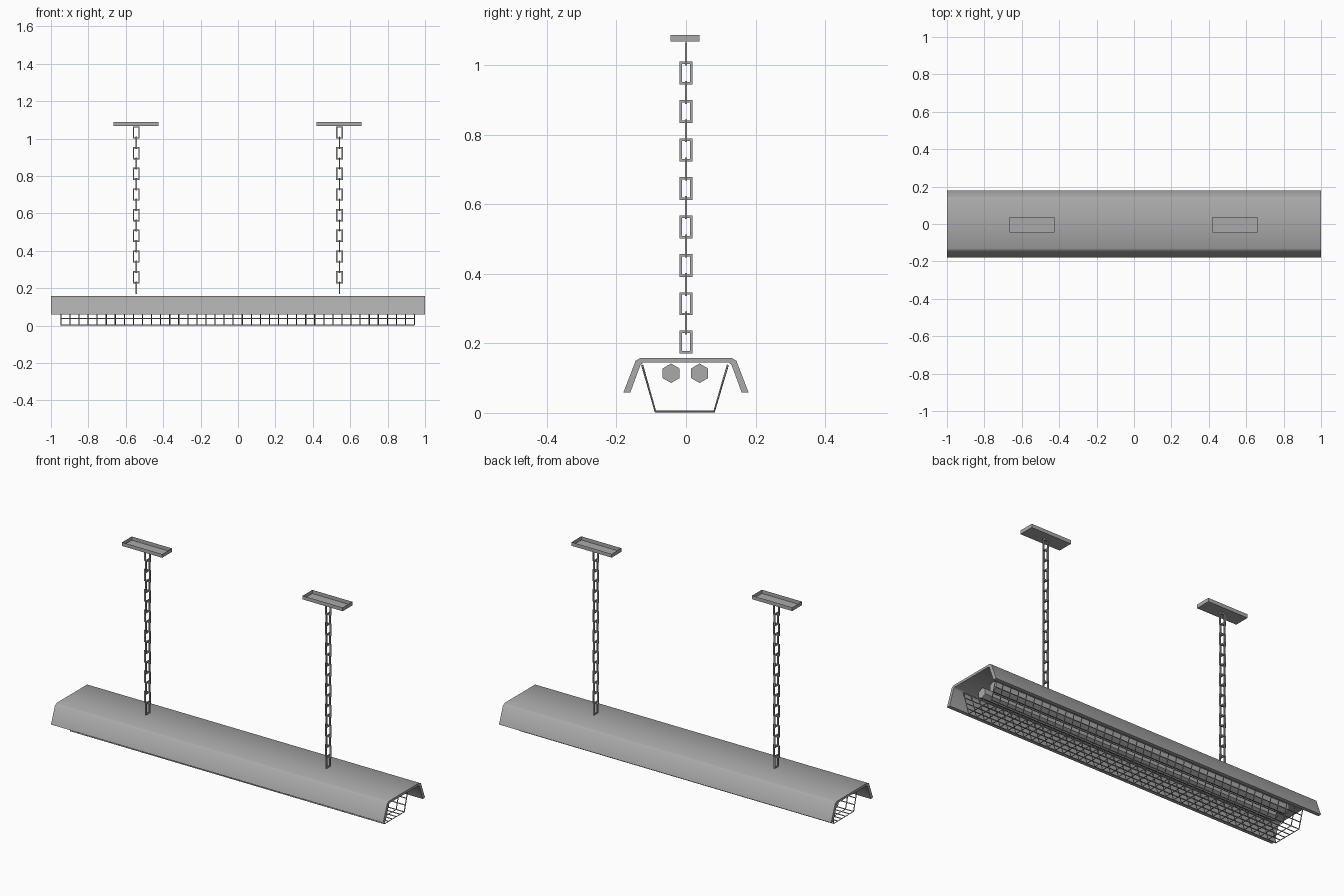
import bpy, bmesh, math

if "Cube" in bpy.data.objects:
    bpy.data.objects.remove(bpy.data.objects["Cube"])

grey = bpy.data.materials.new("dark_grey_metal")
grey.diffuse_color = (0.4, 0.4, 0.4, 1)
grey.use_nodes = True
grey.node_tree.nodes["Principled BSDF"].inputs["Base Color"].default_value = grey.diffuse_color


def mesh_object(name, bm):
    me = bpy.data.meshes.new(name)
    bm.to_mesh(me)
    bm.free()
    me.materials.append(grey)
    ob = bpy.data.objects.new(name, me)
    bpy.context.collection.objects.link(ob)
    return ob


def extrude_x(name, profile, x0, x1):
    bm = bmesh.new()
    f = bm.faces.new([bm.verts.new((x0, y, z)) for y, z in profile])
    geo = bmesh.ops.extrude_face_region(bm, geom=[f], use_keep_orig=True)["geom"]
    bmesh.ops.translate(bm, vec=(x1 - x0, 0, 0),
                        verts=[v for v in geo if isinstance(v, bmesh.types.BMVert)])
    bmesh.ops.recalc_face_normals(bm, faces=bm.faces)
    return mesh_object(name, bm)


def wires(name, paths, radius):
    cu = bpy.data.curves.new(name, 'CURVE')
    cu.dimensions = '3D'
    cu.bevel_depth = radius
    cu.bevel_resolution = 0
    cu.use_fill_caps = True
    cu.materials.append(grey)
    for pts in paths:
        s = cu.splines.new('POLY')
        s.points.add(len(pts) - 1)
        for p, co in zip(s.points, pts):
            p.co = (*co, 1)
    ob = bpy.data.objects.new(name, cu)
    bpy.context.collection.objects.link(ob)
    select(ob)
    bpy.ops.object.convert(target='MESH')


def select(ob):
    bpy.ops.object.select_all(action='DESELECT')
    ob.select_set(True)
    bpy.context.view_layer.objects.active = ob


def add_box(bm, centre, size):
    verts = bmesh.ops.create_cube(bm, size=1)["verts"]
    for v in verts:
        v.co = [c + k * s for c, k, s in zip(centre, v.co, size)]


def lerp(a, b, t):
    return (a[0] + (b[0] - a[0]) * t, a[1] + (b[1] - a[1]) * t)


# reflector shade: bent sheet, open at both ends
half = [(0.131, 0.158), (0.145, 0.150), (0.18, 0.059), (0.16, 0.059), (0.131, 0.138), (0.123, 0.145)]
profile = half + [(-y, z) for y, z in reversed(half)]
shade = extrude_x("reflector_shade", profile, -1, 1)
select(shade)
bpy.ops.object.shade_smooth_by_angle(angle=math.radians(42))

# two hexagonal lamp tubes
for name, cy in (("tube_front", -0.043), ("tube_back", 0.039)):
    hexagon = [(cy + 0.028 * math.sin(i * math.pi / 3), 0.114 + 0.028 * math.cos(i * math.pi / 3))
               for i in range(6)]
    extrude_x(name, hexagon, -0.9, 0.9)

# wire guard: U-shaped hoops plus lengthwise wires
section = [(-0.126, 0.137), (-0.088, 0.004), (0.081, 0.004), (0.12, 0.137)]
x0, x1, n = -0.947, 0.944, 40
hoops = [[(x0 + (x1 - x0) * i / (n - 1), y, z) for y, z in section] for i in range(n)]
stations = []
for a, b, k in ((section[0], section[1], 4), (section[1], section[2], 5), (section[2], section[3], 4)):
    stations += [lerp(a, b, i / k) for i in range(k)]
stations.append(section[3])
rails = [[(x0, y, z), (x1, y, z)] for y, z in stations]
wires("wire_guard_hoops", hoops, 0.003)
wires("wire_guard_rails", rails, 0.003)

for side, cx in (("left", -0.544), ("right", 0.543)):
    # chain of rectangular links, alternately turned
    bm = bmesh.new()
    bar, w, h = 0.007, 0.0145, 0.0295
    for i in range(16):
        zc = 0.2035 + i * 0.0553
        for s in (-1, 1):
            if i % 2:
                add_box(bm, (cx + s * w, 0, zc), (bar, bar, 2 * h + bar))
                add_box(bm, (cx, 0, zc + s * h), (2 * w - bar, bar, bar))
            else:
                add_box(bm, (cx, s * w, zc), (bar, bar, 2 * h + bar))
                add_box(bm, (cx, 0, zc + s * h), (bar, 2 * w - bar, bar))
    mesh_object("chain_" + side, bm)

    # ceiling plate: thin-walled tray open upwards
    bm = bmesh.new()
    add_box(bm, (cx - 0.002, -0.003, 1.078), (0.241, 0.083, 0.02))
    bm.normal_update()
    bmesh.ops.delete(bm, geom=[f for f in bm.faces if f.normal.z > 0.9], context='FACES_ONLY')
    mesh_object("ceiling_plate_" + side, bm)
